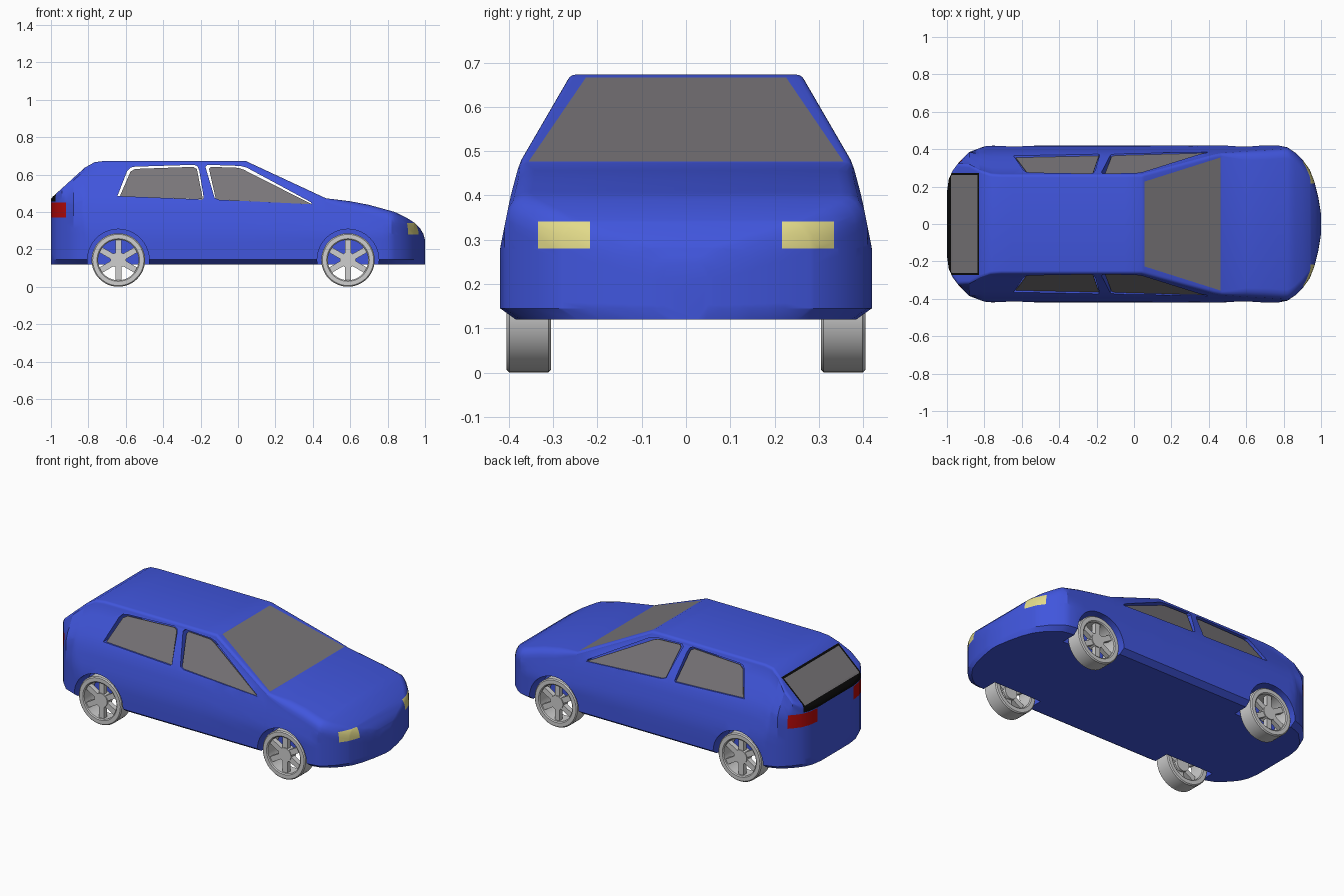
import bpy, bmesh, math
from mathutils import Vector, Matrix

if "Cube" in bpy.data.objects:
    bpy.data.objects.remove(bpy.data.objects["Cube"])


def material(name, rgb):
    m = bpy.data.materials.new(name)
    m.diffuse_color = (*rgb, 1)
    m.use_nodes = True
    m.node_tree.nodes["Principled BSDF"].inputs["Base Color"].default_value = m.diffuse_color
    return m


BLUE = material("blue paint", (0.052, 0.092, 0.72))
GLASS = material("grey glass", (0.19, 0.18, 0.19))
BLACK = material("black trim", (0.003, 0.003, 0.003))
YELLOW = material("pale yellow lamp", (0.76, 0.70, 0.25))
RED = material("red lamp", (0.48, 0.003, 0.003))
SILVER = material("light grey wheel", (0.62, 0.62, 0.62))


def interp(knots, t):
    if t <= knots[0][0]:
        return knots[0][1]
    for (a, u), (b, v) in zip(knots, knots[1:]):
        if t <= b:
            return u + (v - u) * (t - a) / (b - a)
    return knots[-1][1]


def add_object(name, bm, mats):
    bmesh.ops.recalc_face_normals(bm, faces=bm.faces)
    mesh = bpy.data.meshes.new(name)
    bm.to_mesh(mesh)
    bm.free()
    for m in mats:
        mesh.materials.append(m)
    ob = bpy.data.objects.new(name, mesh)
    bpy.context.collection.objects.link(ob)
    return ob


def activate(ob):
    bpy.ops.object.select_all(action='DESELECT')
    ob.select_set(True)
    bpy.context.view_layer.objects.active = ob


def smooth(ob, angle):
    activate(ob)
    bpy.ops.object.shade_smooth_by_angle(angle=math.radians(angle))


# Body curves: height and half width along x, half width by height
HEIGHT = [(-1, .47), (-.99, .482), (-.82, .636), (-.767, .666), (-.71, .673), (.04, .673),
          (.47, .473), (.6, .457), (.7, .438), (.837, .40), (.9, .37), (.944, .342),
          (.975, .31), (.99, .285), (1, .25)]
PLAN = [(-1, .17), (-.99, .24), (-.97, .285), (-.94, .325), (-.88, .385), (-.8, .415),
        (-.75, .42), (.77, .42), (.82, .41), (.86, .383), (.9, .345), (.94, .29),
        (.965, .225), (.985, .145), (.996, .08), (1, .05)]
SIDE = [(.145, .42), (.28, .42), (.37, .402), (.465, .378), (.67, .259)]
EDGE = [(.47, .02), (.62, .055)]
FLOOR, SILL, LEVELS = .12, .145, 10


def section(x):
    top, plan = interp(HEIGHT, x), interp(PLAN, x)
    r = min(interp(EDGE, x), plan * .6)
    pts = [(plan - min(.035, plan * .5), FLOOR)]
    for i in range(LEVELS + 1):
        z = SILL + (top - r - SILL) * i / LEVELS
        pts.append((min(plan, interp(SIDE, z)), z))
    y, z = pts[-1]
    for i in range(1, 5):
        a = math.pi / 8 * i
        pts.append((y - r * (1 - math.cos(a)), z + r * math.sin(a)))
    return [(x, p, q) for p, q in pts] + [(x, -p, q) for p, q in reversed(pts)]


stations = {x for x, _ in HEIGHT + PLAN} | {round(-.65 + .1 * i, 3) for i in range(7)}
stations |= {round(.04 + .043 * i, 4) for i in range(11)}
bm = bmesh.new()
rings = [[bm.verts.new(p) for p in section(x)] for x in sorted(stations)]
for a, b in zip(rings, rings[1:]):
    for i in range(len(a)):
        j = (i + 1) % len(a)
        bm.faces.new((a[i], a[j], b[j], b[i]))
bm.faces.new(rings[0])
bm.faces.new(rings[-1])
bmesh.ops.remove_doubles(bm, verts=bm.verts, dist=1e-4)
bmesh.ops.recalc_face_normals(bm, faces=bm.faces)


def paint(index, planes, rule=lambda n: True):
    """Cut the skin along planes (ax + by + cz < d) and colour the inside."""
    done = []
    region = list(bm.faces)
    for a, b, c, d in planes:
        n = Vector((a, b, c))
        d /= n.length
        n.normalize()
        geom = set(region)
        for f in region:
            geom.update(f.edges)
            geom.update(f.verts)
        bmesh.ops.bisect_plane(bm, geom=list(geom), dist=1e-4, plane_co=n * d, plane_no=n)
        bm.normal_update()
        done.append((n, d))
        region = [f for f in bm.faces
                  if all(f.calc_center_median().dot(m) < e for m, e in done)]
    for f in region:
        if rule(f.normal):
            f.material_index = index


# Windscreen, rear window with black surround, lamps
paint(1, [(-1, 0, 0, -.055), (1, 0, 0, .463), (-.317, 1, 0, .209), (-.317, -1, 0, .209)],
      lambda n: n.z > .5)
paint(2, [(1, 0, 0, -.828), (0, 0, -1, -.455), (0, 1, 0, .272), (0, -1, 0, .272)])
paint(1, [(1, 0, 0, -.838), (-1, 0, 0, .978), (0, 1, 0, .261), (0, -1, 0, .261)],
      lambda n: n.z > .4)
for s in (1, -1):
    paint(3, [(-1, 0, 0, -.8), (0, 0, 1, .341), (0, 0, -1, -.28),
              (0, s, 0, .334), (0, -s, 0, -.217)])
    paint(4, [(1, 0, 0, -.92), (0, 0, 1, .45), (0, 0, -1, -.37), (0, -s, 0, -.171)])
body = add_object("car_body", bm, [BLUE, GLASS, BLACK, YELLOW, RED])

# Side window openings and wheel arches
REAR_OPENING = [(-.645, .485), (-.635, .51), (-.592, .62), (-.575, .637), (-.55, .642),
                (-.235, .652), (-.217, .645), (-.207, .62), (-.183, .475), (-.19, .467)]
FRONT_OPENING = [(-.174, .64), (-.165, .652), (.01, .646), (.045, .638), (.39, .452),
                 (.395, .441), (-.10, .465), (-.125, .475)]
REAR_PANE = [(-.632, .483), (-.575, .615), (-.55, .63), (-.24, .641), (-.22, .63), (-.188, .468)]
FRONT_PANE = [(-.155, .63), (-.145, .641), (.0, .636), (.03, .626), (.395, .441), (-.118, .466)]
WHEEL_X = (-.64, .588)

bm = bmesh.new()
for outline in (REAR_OPENING, FRONT_OPENING):
    a = [bm.verts.new((x, -.5, z)) for x, z in outline]
    b = [bm.verts.new((x, .5, z)) for x, z in outline]
    bm.faces.new(a)
    bm.faces.new(b)
    for i in range(len(a)):
        j = (i + 1) % len(a)
        bm.faces.new((a[i], a[j], b[j], b[i]))
for x in WHEEL_X:
    for s in (1, -1):
        bmesh.ops.create_cone(bm, cap_ends=True, segments=40, radius1=.165, radius2=.165, depth=.22,
                              matrix=Matrix.Translation((x, s * .4, .143))
                              @ Matrix.Rotation(math.pi / 2, 4, 'X'))
cutter = add_object("opening_cutter", bm, [])
cutter.hide_render = True
mod = body.modifiers.new("openings", 'BOOLEAN')
mod.operation, mod.solver, mod.object = 'DIFFERENCE', 'EXACT', cutter
activate(body)
bpy.ops.object.modifier_apply(modifier=mod.name)
bpy.data.objects.remove(cutter)
smooth(body, 25)

# Side window panes, slightly recessed
for name, outline in (("rear", REAR_PANE), ("front", FRONT_PANE)):
    for s, side in ((1, "left"), (-1, "right")):
        bm = bmesh.new()
        face = bm.faces.new([bm.verts.new((x, s * (.366 - .58 * (z - .465)), z))
                             for x, z in outline])
        ext = bmesh.ops.extrude_face_region(bm, geom=[face], use_keep_orig=True)
        bmesh.ops.translate(bm, vec=(0, -s * .006, 0),
                            verts=[v for v in ext['geom'] if isinstance(v, bmesh.types.BMVert)])
        add_object(f"{name}_{side}_window", bm, [GLASS])

# Wheel: revolved rim, hub and six spokes, outer side towards +y
bm = bmesh.new()
PROFILE = [(.108, -.045), (.114, -.05), (.137, -.05), (.143, -.044), (.143, .044),
           (.137, .05), (.114, .05), (.108, .045)]
N = 48
loops = []
for k in range(N):
    t = 2 * math.pi * k / N
    loops.append([bm.verts.new((r * math.cos(t), y, r * math.sin(t))) for r, y in PROFILE])
for k in range(N):
    a, b = loops[k], loops[(k + 1) % N]
    for i in range(len(a)):
        j = (i + 1) % len(a)
        bm.faces.new((a[i], a[j], b[j], b[i]))
bmesh.ops.create_cone(bm, cap_ends=True, segments=24, radius1=.042, radius2=.042, depth=.05,
                      matrix=Matrix.Translation((0, .015, 0)) @ Matrix.Rotation(math.pi / 2, 4, 'X'))
for k in range(6):
    spin = Matrix.Rotation(math.radians(30 + 60 * k), 4, 'Y')
    bmesh.ops.create_cube(bm, size=1, matrix=spin @ Matrix.Translation((.073, .02, 0))
                          @ Matrix.Diagonal((.085, .03, .032, 1)))
wheel = add_object("rear_left_wheel", bm, [SILVER])
smooth(wheel, 30)
wheel.location = (WHEEL_X[0], .355, .144)
for name, x, s in (("front_left", WHEEL_X[1], 1), ("rear_right", WHEEL_X[0], -1),
                   ("front_right", WHEEL_X[1], -1)):
    ob = bpy.data.objects.new(name + "_wheel", wheel.data)
    bpy.context.collection.objects.link(ob)
    ob.location = (x, s * .355, .144)
    ob.rotation_euler.z = 0 if s > 0 else math.pi
for ob in bpy.data.objects:
    if ob.name.endswith("_wheel"):
        ob.location.z = .143
